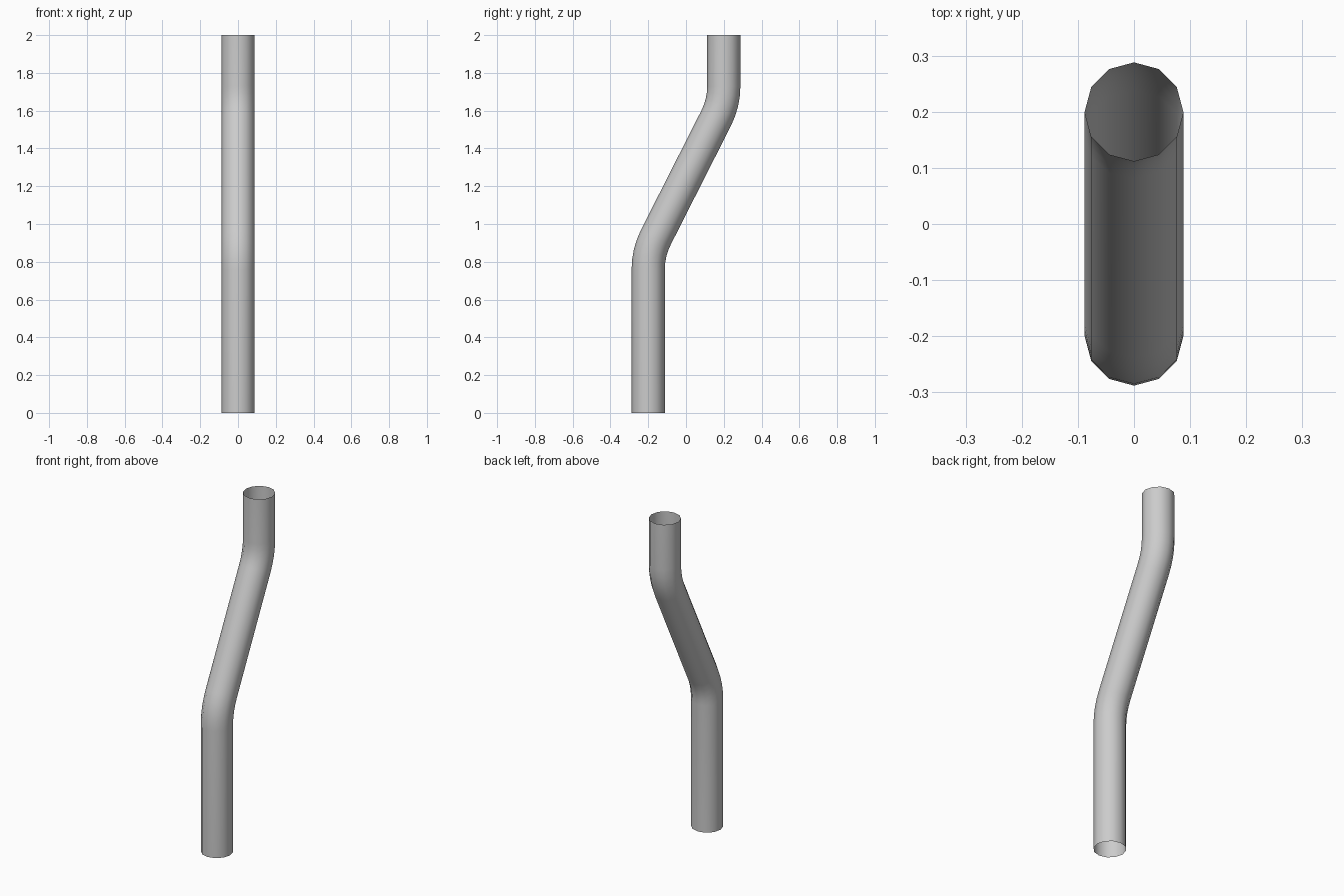
import bpy, bmesh, math
from mathutils import Vector

if "Cube" in bpy.data.objects:
    bpy.data.objects.remove(bpy.data.objects["Cube"])

R, SIDES = 0.088, 12
corners = [Vector((0, -0.2, 0)), Vector((0, -0.2, 0.85)),
           Vector((0, 0.2, 1.64)), Vector((0, 0.2, 2))]

# centre line with rounded bends
path = [corners[0]]
for a, b, c in zip(corners, corners[1:], corners[2:]):
    s = b + (a - b).normalized() * 0.09
    e = b + (c - b).normalized() * 0.09
    for i in range(5):
        t = i / 4
        path.append(s * (1 - t) ** 2 + b * 2 * t * (1 - t) + e * t * t)
path.append(corners[3])

# sweep an open 12-sided tube along it
bm = bmesh.new()
rings = []
for i, p in enumerate(path):
    d = (path[min(i + 1, len(path) - 1)] - path[max(i - 1, 0)]).normalized()
    if i in (1, 10):
        d = Vector((0, 0, 1))
    elif i in (5, 6):
        d = (corners[2] - corners[1]).normalized()
    side = Vector((0, d.z, -d.y))
    rings.append([bm.verts.new(p + Vector((R * math.cos(k * math.tau / SIDES), 0, 0))
                               + side * R * math.sin(k * math.tau / SIDES))
                  for k in range(SIDES)])
for lo, hi in zip(rings, rings[1:]):
    for k in range(SIDES):
        n = (k + 1) % SIDES
        bm.faces.new((lo[k], lo[n], hi[n], hi[k]))
bmesh.ops.recalc_face_normals(bm, faces=bm.faces)
me = bpy.data.meshes.new("bent_pipe")
bm.to_mesh(me)
bm.free()
me.shade_smooth()
bpy.context.collection.objects.link(bpy.data.objects.new("bent_pipe", me))
